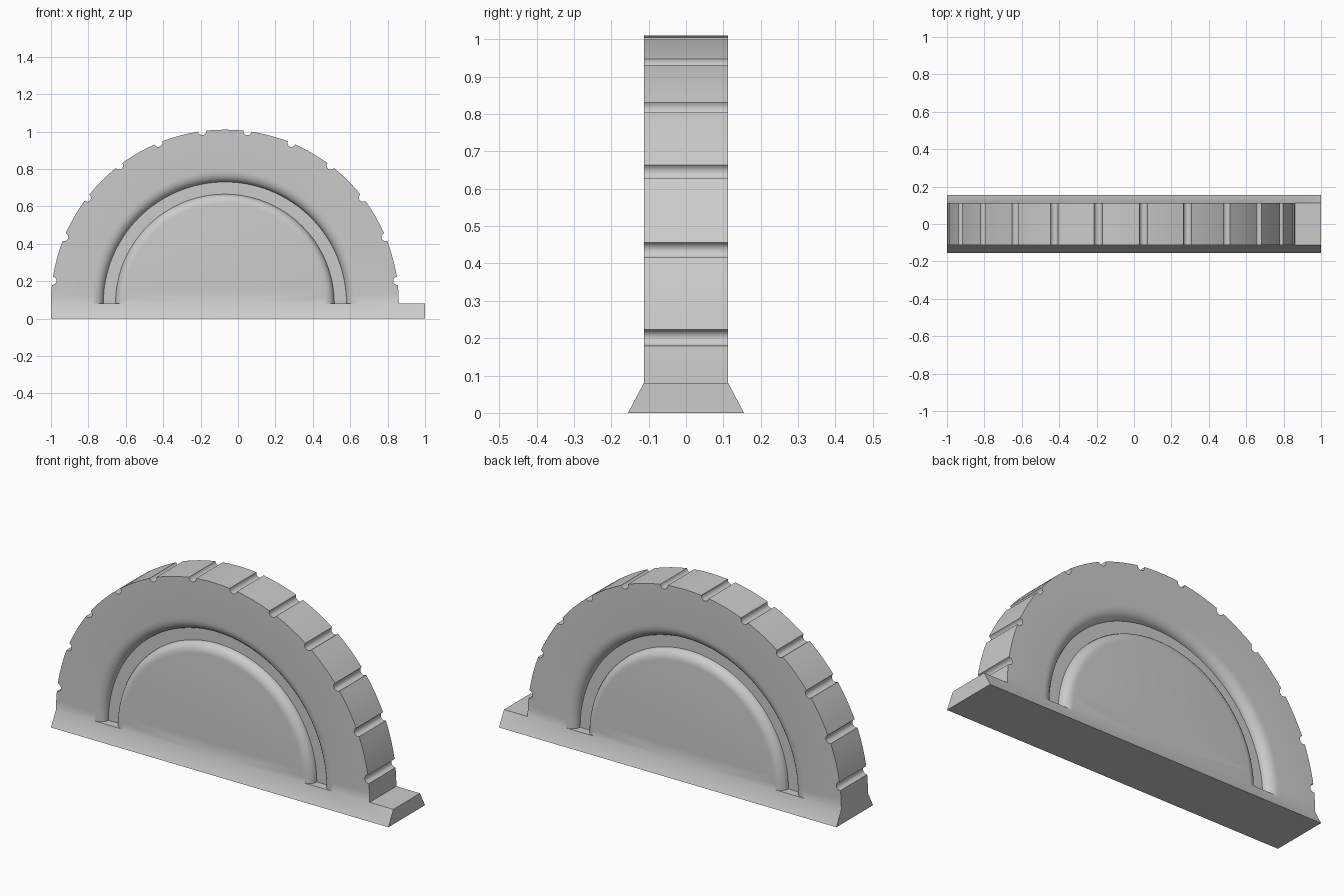
import bpy, bmesh
from math import sin, cos, pi, radians, atan2, sqrt

if "Cube" in bpy.data.objects:
    bpy.data.objects.remove(bpy.data.objects["Cube"], do_unlink=True)

CX, BASE_Z = -0.07, 0.08          # centre of the half wheel
RIM, HALF = 0.93, 0.113           # wheel radius and half thickness
FOOT, DEPTH = 0.155, 0.045        # base half width, channel depth
IN_LIP, IN_FLOOR, OUT_FLOOR, OUT_LIP = 0.535, 0.585, 0.65, 0.71
NOTCH = 0.022

# Rim outline with round tread notches
rim = []
for k in range(13):
    for d in (-3.5, 0, 3.5):
        a = radians(15 * k + d)
        if -0.001 < a < pi + 0.001:
            rim.append((RIM * cos(a), RIM * sin(a)))
    if k < 12:
        a = radians(15 * k + 7.5)
        for i in range(9):
            p = pi * i / 8
            r, t = RIM - NOTCH * sin(p), -NOTCH * cos(p)
            rim.append((r * cos(a) - t * sin(a), r * sin(a) + t * cos(a)))

# Side profile as (radius, depth): rounded lips around a flat channel floor
STEPS = 6
lip = [(1 - cos(pi / 2 * i / STEPS), sin(pi / 2 * i / STEPS)) for i in range(STEPS + 1)]
outer = [(OUT_FLOOR + (OUT_LIP - OUT_FLOOR) * w, DEPTH * (1 - h)) for w, h in lip]
inner = [(IN_FLOOR - (IN_FLOOR - IN_LIP) * w, DEPTH * (1 - h)) for w, h in reversed(lip)]
channel = inner + outer

bm = bmesh.new()


def face(*points):
    bm.faces.new([bm.verts.new(p) for p in points])


def polar(r, a, y):
    return (CX + r * cos(a), y, BASE_Z + r * sin(a))


for side in (-1, 1):
    # Side of the wheel, one radial strip per rim segment
    columns = []
    for x, z in rim:
        a = atan2(z, x)
        col = [polar(r, a, side * (HALF - d)) for r, d in [(0, 0)] + channel]
        columns.append(col + [(CX + x, side * HALF, BASE_Z + z)])
    for c, n in zip(columns, columns[1:]):
        for i in range(len(c) - 1):
            if i == 0:
                face(c[0], c[1], n[1])
            else:
                face(c[i], c[i + 1], n[i + 1], n[i])
    # Ledges closing the channel at the base
    for a in (0, pi):
        face(*[polar(r, a, side * (HALF - d)) for r, d in channel])

# Tread
for (x0, z0), (x1, z1) in zip(rim, rim[1:]):
    face((CX + x0, -HALF, BASE_Z + z0), (CX + x0, HALF, BASE_Z + z0),
         (CX + x1, HALF, BASE_Z + z1), (CX + x1, -HALF, BASE_Z + z1))

# Flared base with underside, step and ends
radii = (IN_LIP, OUT_LIP, RIM)
xs = sorted([CX] + [CX + s * r for r in radii for s in (-1, 1)] + [1.0])
for x0, x1 in zip(xs, xs[1:]):
    for s in (-1, 1):
        face((x0, s * HALF, BASE_Z), (x1, s * HALF, BASE_Z),
             (x1, s * FOOT, 0), (x0, s * FOOT, 0))
    face((x0, -FOOT, 0), (x1, -FOOT, 0), (x1, FOOT, 0), (x0, FOOT, 0))
for x in (xs[0], xs[-1]):
    face((x, -HALF, BASE_Z), (x, HALF, BASE_Z), (x, FOOT, 0), (x, -FOOT, 0))
face((xs[-2], -HALF, BASE_Z), (1, -HALF, BASE_Z), (1, HALF, BASE_Z), (xs[-2], HALF, BASE_Z))

bmesh.ops.remove_doubles(bm, verts=bm.verts[:], dist=0.0005)
# Loop above the base keeps its soft blend short
bmesh.ops.bisect_plane(bm, geom=bm.verts[:] + bm.edges[:] + bm.faces[:],
                       plane_co=(0, 0, 0.15), plane_no=(0, 0, 1))
bmesh.ops.recalc_face_normals(bm, faces=bm.faces[:])

mesh = bpy.data.meshes.new("half_wheel")
bm.to_mesh(mesh)
bm.free()
wheel = bpy.data.objects.new("half_wheel", mesh)
bpy.context.collection.objects.link(wheel)

grey = bpy.data.materials.new("plain_grey")
grey.use_nodes = True
colour = (0.6, 0.6, 0.6, 1)
grey.diffuse_color = colour
grey.node_tree.nodes["Principled BSDF"].inputs["Base Color"].default_value = colour
mesh.materials.append(grey)

bpy.ops.object.select_all(action="DESELECT")
wheel.select_set(True)
bpy.context.view_layer.objects.active = wheel
bpy.ops.object.shade_smooth_by_angle(angle=radians(32))
